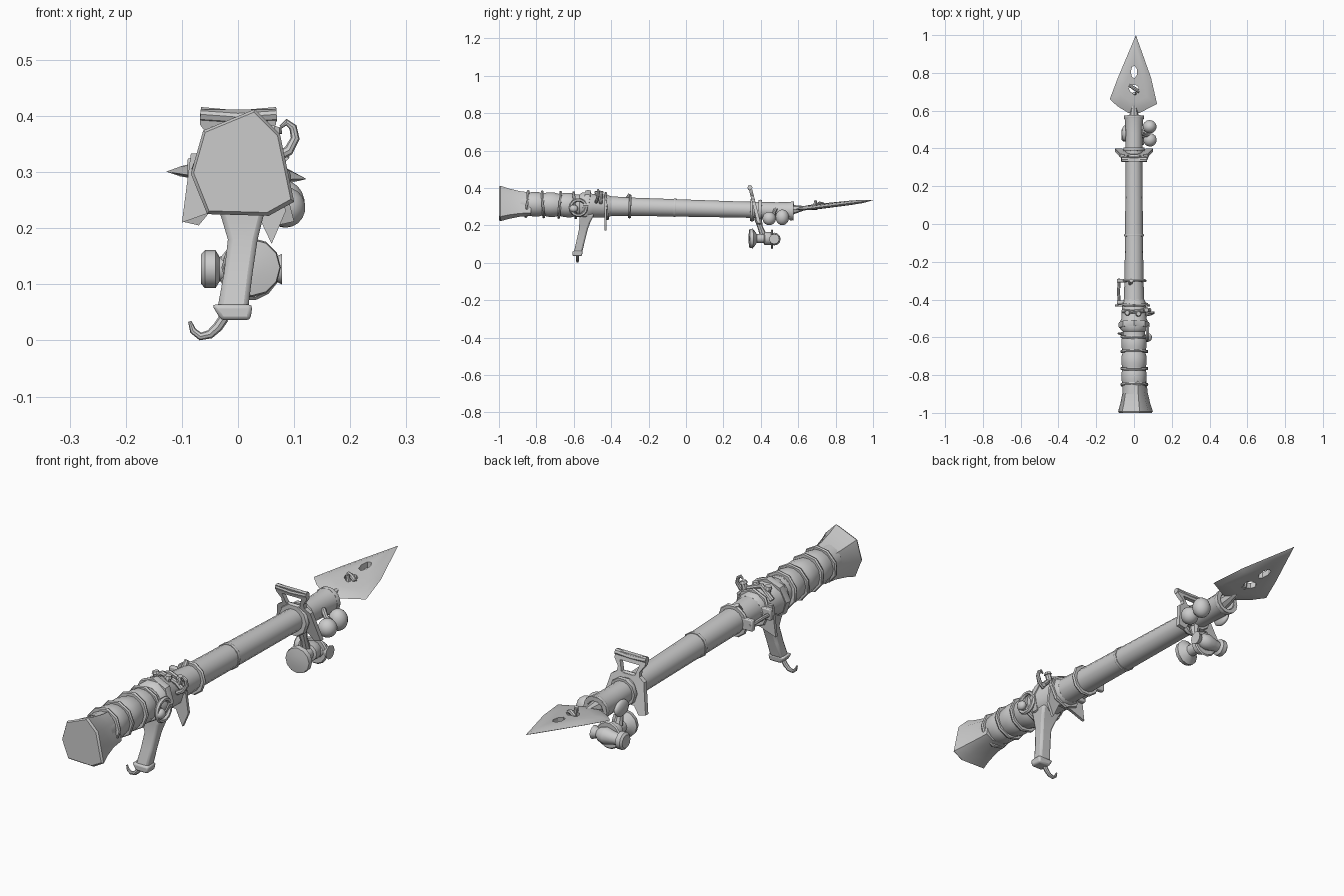
import bpy, bmesh, math
from mathutils import Vector

if "Cube" in bpy.data.objects:
    bpy.data.objects.remove(bpy.data.objects["Cube"])

def cz(y):
    return 0.278 + (0.55 - y) * 0.026

def make(name, verts, faces, smooth=True, bevel=0):
    me = bpy.data.meshes.new(name)
    me.from_pydata([tuple(v) for v in verts], [], faces)
    bm = bmesh.new()
    bm.from_mesh(me)
    bmesh.ops.recalc_face_normals(bm, faces=bm.faces)
    bm.to_mesh(me)
    bm.free()
    ob = bpy.data.objects.new(name, me)
    bpy.context.collection.objects.link(ob)
    if bevel:
        m = ob.modifiers.new("bevel", 'BEVEL')
        m.width, m.segments = bevel, 2
    if smooth:
        bpy.ops.object.select_all(action='DESELECT')
        ob.select_set(True)
        bpy.context.view_layer.objects.active = ob
        bpy.ops.object.shade_smooth_by_angle(angle=math.radians(40))
    return ob

def loft(name, rings, cap=True, closed=False, **kw):
    n, k = len(rings[0]), len(rings)
    verts = [v for r in rings for v in r]
    faces = [(i*n+j, i*n+(j+1) % n, (i+1) % k*n+(j+1) % n, (i+1) % k*n+j)
             for i in range(k if closed else k-1) for j in range(n)]
    if cap and not closed:
        faces += [tuple(range(n)), tuple(range((k-1)*n, k*n))]
    return make(name, verts, faces, **kw)

def circle(c, u, v, n, phase=0.0):
    return [Vector(c) + u*math.cos(2*math.pi*i/n+phase) + v*math.sin(2*math.pi*i/n+phase) for i in range(n)]

def lathe(name, profile, n=14, **kw):
    """profile: (y, radius) about the barrel line"""
    X, Z = Vector((1, 0, 0)), Vector((0, 0, 1))
    return loft(name, [circle((0, y, cz(y)), X*r, Z*r, n) for y, r in profile], **kw)

def turned(name, a, b, profile, n=12):
    """profile: (fraction, radius) along the line a to b"""
    a, b = Vector(a), Vector(b)
    q = (b-a).to_track_quat('Z', 'Y')
    u, v = q @ Vector((1, 0, 0)), q @ Vector((0, 1, 0))
    return loft(name, [circle(a.lerp(b, t), u*r, v*r, n) for t, r in profile])

def band(name, y, r, w=0.014, h=0.01, tilt=0.0, n=10):
    rings = []
    for dy, rr in ((-w/2, r-0.012), (-w/2, r+h*.7), (0, r+h), (w/2, r+h*.7), (w/2, r-0.012)):
        rings.append([Vector((rr*math.cos(a), y+dy+tilt*math.sin(a), cz(y)+rr*math.sin(a)))
                      for a in [2*math.pi*i/n for i in range(n)]])
    return loft(name, rings, closed=True)

def tube(name, pts, radii, n=8):
    P = [Vector(p) for p in pts]
    rings = []
    for i, p in enumerate(P):
        d = (P[min(i+1, len(P)-1)] - P[max(i-1, 0)]).normalized()
        u = d.cross(Vector((0, 1, 0)) if abs(d.y) < .9 else Vector((1, 0, 0))).normalized()
        v = d.cross(u)
        rings.append(circle(p, u*radii[i], v*radii[i], n))
    return loft(name, rings)

def ball(name, c, s):
    bpy.ops.mesh.primitive_uv_sphere_add(segments=14, ring_count=9, radius=1, location=c)
    ob = bpy.context.object
    ob.name, ob.scale = name, s
    bpy.ops.object.shade_smooth()
    return ob

def box_loft(name, sections, **kw):
    """sections: (x0, x1, y0, y1, z) stacked from the top down"""
    return loft(name, [[(a, c, z), (b, c, z), (b, d, z), (a, d, z)] for a, b, c, d, z in sections], **kw)

def cut(ob, cutter):
    cutter.hide_render = True
    cutter.hide_viewport = True
    cutter.display_type = 'WIRE'
    m = ob.modifiers.new("hole", 'BOOLEAN')
    m.operation, m.object, m.solver = 'DIFFERENCE', cutter, 'EXACT'

# barrel with an open muzzle
lathe("barrel", [(-0.9, .061), (-0.62, .06), (-0.45, .056), (-0.29, .05), (0.0, .047), (0.3, .044),
                 (0.48, .045), (0.54, .047), (0.575, .052), (0.575, .036), (0.5, .034)])
band("muzzle_lip", 0.565, .046, .016, .008, .004)

# faceted flared butt
end = [(.03, .40), (.075, .355), (.1, .235), (.055, .21), (-.055, .213), (-.084, .285), (-.062, .362)]
loft("butt", [[(x*s, y, cz(y)+(z-.306)*s) for x, z in end]
              for y, s in ((-1, .94), (-.992, 1), (-.95, .86), (-.89, .72), (-.83, .66))])

# wrapped grip: bulging segments and bands
for i, y in enumerate((-.85, -.765, -.675, -.595)):
    band(f"grip_band_{i}", y, .066, .014, .01, (.006, -.004, .005, -.006)[i], 9)
    if i < 3:
        lathe(f"grip_wrap_{i}", [(y+.005, .062), (y+.03, .067), (y+.06, .067), (y+.085, .06)])
for i, (y, r) in enumerate(((-.3, .053), (-.06, .047), (.355, .05), (.395, .048))):
    band(f"barrel_band_{i}", y, r, (.014, .012, .022, .018)[i], (.014, .006, .016, .01)[i], .002)

# receiver collar, clasps and straps
lathe("receiver", [(-.57, .06), (-.555, .073), (-.52, .075), (-.5, .066), (-.42, .064), (-.4, .055)], n=10)
band("receiver_band_rear", -.535, .073, .03, .01, .012, 8)
band("receiver_band_front", -.425, .064, .014, .012, -.005, 8)
make("front_plate", [(x, y, z) for y in (-.437, -.425) for x, z in
     ((-.084, .333), (-.1, .21), (-.03, .235), (.03, .235), (.06, .172), (.085, .23), (.07, .335))],
     [tuple(range(7)), tuple(range(7, 14))] + [(i, (i+1) % 7, (i+1) % 7+7, i+7) for i in range(7)])
tube("side_rod", [(-.078, -.42, .3), (-.082, -.36, .305), (-.078, -.29, .3)], [.008, .008, .008])
for i, y in enumerate((-.3, -.415)):
    box_loft(f"rod_mount_{i}", [(-.09, -.04, y-.01, y+.01, .325), (-.09, -.04, y-.01, y+.01, .28)], bevel=.004)
tube("top_peg", [(-.02, -.32, .33), (-.015, -.3, .366)], [.012, .01])
for i, (x, y) in enumerate(((.02, -.475), (.055, -.455), (-.03, -.47))):
    turned(f"rivet_{i}", (x, y, cz(y)+.04), (x*1.2, y, cz(y)+.078), [(0, .012), (.7, .012), (.75, .016), (1, .012)], 8)
tube("top_clasp", [(-.06, -.46, .335), (-.01, -.465, .378), (.05, -.46, .355), (.085, -.455, .32)], [.01]*4)

# side loop, knob and hook on the right
loop = []
for i in range(14):
    a = 2*math.pi*i/14
    u = Vector((0, math.cos(a), math.sin(a)))
    loop.append(circle(Vector((.072, -.575, .295))+u*.042, u*.009, Vector((.009, 0, 0)), 6))
loft("side_loop", loop, closed=True)
ball("side_knob", (.078, -.6, .29), (.017, .022, .02))
tube("upper_hook", [(.065, -.48, .325), (.09, -.475, .338), (.102, -.47, .36), (.098, -.47, .38), (.086, -.47, .389), (.076, -.47, .38)],
     [.009, .009, .008, .007, .006, .003])

# pistol grip with foot and hook
box_loft("pistol_grip", [(-.045, .055, -.57, -.49, .26), (-.03, .045, -.57, -.51, .22), (-.018, .035, -.572, -.525, .18),
                         (-.025, .026, -.585, -.54, .12), (-.037, .018, -.6, -.555, .055)], bevel=.009)
box_loft("grip_foot", [(-.047, .026, -.607, -.553, .064), (-.03, .022, -.607, -.556, .036)], bevel=.007)
tube("foot_hook", [(-.025, -.58, .04), (-.036, -.58, .024), (-.05, -.58, .011), (-.067, -.58, .007), (-.08, -.58, .017), (-.086, -.58, .034)],
     [.009, .009, .008, .007, .006, .003])

# leaning sight frame: mirrored outline with a window and a barrel clamp
half = [(.067, .412), (.068, .385), (.048, .358), (.05, .34), (.073, .325), (.082, .285), (.1, .212), (.07, .205), (.045, .235)]
out = half + [(-x, z) for x, z in reversed(half)]
def lean(z):
    return .34 + (.412-z)*.25
frame = loft("sight_frame", [[(x, lean(z)+d, z) for x, z in out] for d in (-.009, .009)])
cut(frame, loft("sight_window_cutter", [[(x, lean(z)+d, z) for x, z in ((-.03, .342), (.03, .342), (.043, .382), (-.043, .382))]
                                        for d in (-.05, .05)], smooth=False))
tube("sight_top_bar", [(-.067, .342, .403), (0, .342, .398), (.069, .342, .403)], [.013, .012, .013])

# hanging pouches near the muzzle
ball("pouch_rear", (.085, .445, .237), (.036, .036, .036))
ball("pouch_front", (.083, .515, .243), (.037, .036, .042))
ball("pouch_left", (-.05, .48, .26), (.016, .042, .032))
tube("pouch_cord", [(.04, .48, .29), (.06, .47, .265), (.08, .47, .25)], [.01, .01, .012])

# hanging mallet charm under the muzzle
tube("hanging_strap", [(.01, .385, .24), (.015, .395, .195), (.012, .412, .15)], [.022, .014, .018])
turned("charm_shaft", (.025, .335, .13), (.015, .48, .13),
       [(0, .022), (.03, .05), (.15, .053), (.24, .036), (.3, .024), (.55, .024), (.58, .034), (.8, .036), (1, .02)])
turned("charm_crosspiece", (-.066, .472, .127), (.078, .472, .127),
       [(0, .026), (.05, .034), (.18, .034), (.23, .022), (.4, .026), (.6, .034), (.78, .028), (.86, .018), (1, .027)])
band_ring = turned("charm_disc", (.02, .455, .126), (.02, .465, .126), [(0, .05), (.5, .055), (1, .05)], 14)

# spear blade with bevelled edges and two holes
edge = [(.01, 1.0), (-.085, .775), (-.128, .662), (-.09, .625), (-.03, .588), (.03, .588), (.122, .636), (.09, .775)]
def bz(y):
    return .285 + (y-.57)*.116
def blade_loop(s, h):
    return [(x*s, .72+(y-.72)*s, bz(.72+(y-.72)*s)+h - x*s*.04) for x, y in edge]
blade = loft("blade", [blade_loop(.55, .012), blade_loop(.8, .009), blade_loop(1, 0), blade_loop(.8, -.009), blade_loop(.55, -.012)])
for i, (y, rx, ry) in enumerate(((.805, .017, .034), (.715, .027, .024))):
    cut(blade, loft(f"blade_hole_cutter_{i}", [circle((0, y, z), Vector((rx, 0, 0)), Vector((0, ry, 0)), 7, .4)
                                               for z in (.2, .42)], smooth=False))
tube("blade_peg", [(.01, .69, .283), (.0, .692, .333)], [.01, .008])
tube("blade_strap", [(-.025, .735, .314), (.005, .715, .318), (.028, .7, .31)], [.008, .01, .008])
tube("blade_tang", [(0, .48, .278), (0, .57, .284), (0, .63, .292)], [.034, .026, .012])
